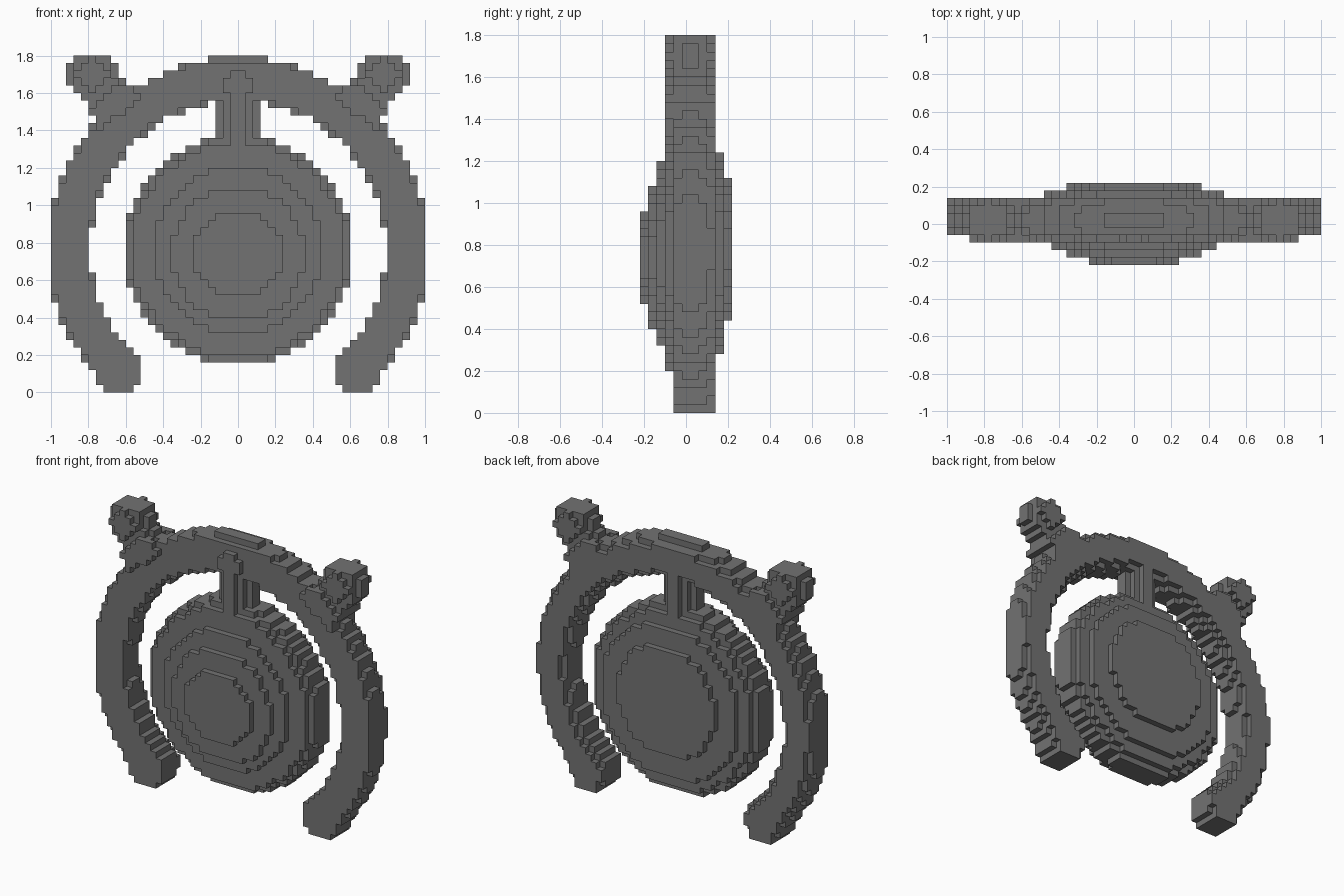
import bpy
import bmesh
from math import hypot
from mathutils import Vector

cube = bpy.data.objects.get("Cube")
if cube:
    bpy.data.objects.remove(cube, do_unlink=True)

grey = bpy.data.materials.new("dark_grey")
grey.use_nodes = True
colour = (0.17, 0.17, 0.17, 1)
grey.diffuse_color = colour
grey.node_tree.nodes["Principled BSDF"].inputs["Base Color"].default_value = colour

S = 0.04             # block size
NX, NY, NZ = 25, 5, 45

# radius of the stepped disc for each layer, front to back
DISC_RADII = [.235, .358, .45, .57, .60, .61, .61, .61, .57, .50, .358]
# how much the ring is rounded off in each of its layers
RING_INSET = {-1: .01, 0: 0, 1: 0, 2: .01, 3: .035}


def disc(x, y, z, j):
    centre = .74 if j < -3 else .78 if j == NY else .76
    return hypot(x, z - centre) < DISC_RADII[j + NY]


def ring(x, y, z, j):
    if j not in RING_INSET:
        return False
    inset = RING_INSET[j]
    tip = hypot(abs(x) - .64, z - .10) < .12 - inset / 2
    band = .788 + inset < hypot(x, z - .77) < 1.02 - inset
    return tip or (band and z > .13 and (abs(x) > .52 or z > .3))


def stem(x, y, z, j):
    return 1.3 < z < 1.6 and hypot(x, y - .02) < .112


def top_fitting(x, y, z, j):
    # raised badge on the front of the ring and a small block on its crown
    badge = j == -2 and 1.6 < z < 1.72 and abs(x) < (.08 if z < 1.68 else .04)
    crown = j in (0, 1) and 1.7 < z < 1.8 and abs(x) < .04
    return badge or crown


def knob(x, y, z, j):
    # ball on a flared neck that leans outwards
    x = abs(x)
    if Vector((x - .78, y - .02, z - 1.70)).length < .131:
        return True
    dx, dz = x - .63, z - 1.49
    along = dx * .64 + dz * .77
    across = abs(dx * .77 - dz * .64)
    if not 0 <= along < .26 or not -2 <= j <= 3:
        return False
    width = .15 - .22 * along
    if j in (-2, 3):
        return across < width and along < .12
    return across < width - .01 * abs(j - .5)


# fill the block grid, each block belonging to one part
PARTS = {
    "round_disc": disc,
    "open_ring": ring,
    "hanging_stem": stem,
    "top_fitting": top_fitting,
    "right_knob": lambda x, y, z, j: x < 0 and knob(x, y, z, j),
    "left_knob": lambda x, y, z, j: x > 0 and knob(x, y, z, j),
}
blocks = {}
for i in range(-NX, NX):
    for j in range(-NY, NY + 1):
        for k in range(NZ):
            x, y, z = (i + .5) * S, j * S, (k + .5) * S
            for name, inside in PARTS.items():
                if inside(x, y, z, j):
                    blocks[i, j, k] = name
                    break


def build(name):
    bm = bmesh.new()
    verts = {}

    def vert(p):
        key = tuple(round(c * 2) for c in p)
        if key not in verts:
            verts[key] = bm.verts.new(p * S)
        return verts[key]

    for cell, owner in blocks.items():
        if owner != name:
            continue
        centre = Vector(cell) + Vector((.5, 0, .5))
        for axis in range(3):
            for sign in (-1, 1):
                n = Vector((0, 0, 0))
                n[axis] = sign
                if tuple(int(c) for c in Vector(cell) + n) in blocks:
                    continue
                u = Vector((0, 0, 0))
                u[(axis + 1) % 3] = .5
                v = n.cross(u)
                mid = centre + n / 2
                bm.faces.new([vert(mid + a * u + b * v)
                              for a, b in ((-1, -1), (1, -1), (1, 1), (-1, 1))])
    mesh = bpy.data.meshes.new(name)
    bm.to_mesh(mesh)
    bm.free()
    mesh.materials.append(grey)
    bpy.context.collection.objects.link(bpy.data.objects.new(name, mesh))


for part in PARTS:
    build(part)
